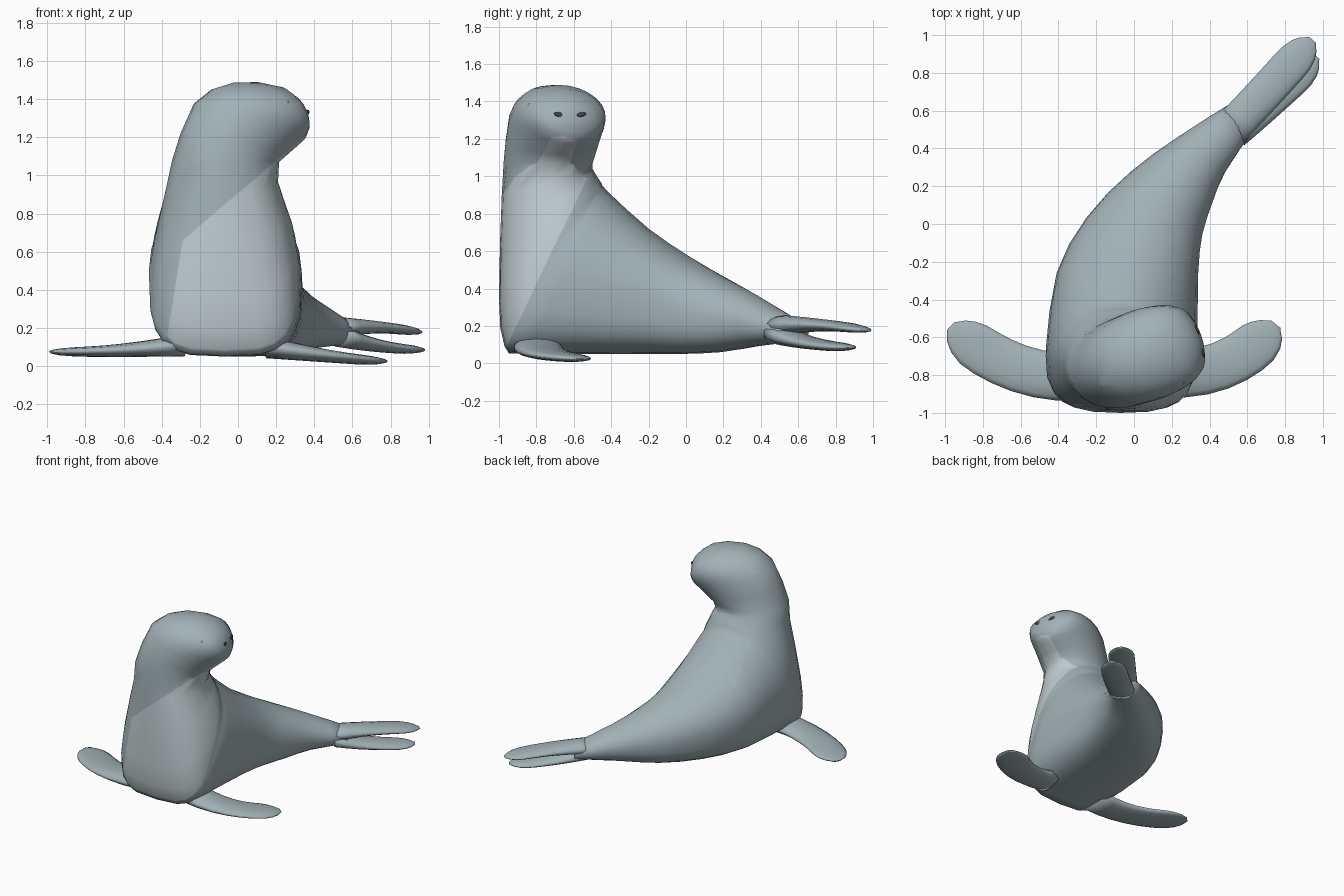
import bpy, bmesh, math
from mathutils import Vector as V
from mathutils.bvhtree import BVHTree

if "Cube" in bpy.data.objects:
    bpy.data.objects.remove(bpy.data.objects["Cube"])


def material(name, rgb):
    m = bpy.data.materials.new(name)
    m.diffuse_color = (*rgb, 1)
    m.use_nodes = True
    m.node_tree.nodes["Principled BSDF"].inputs["Base Color"].default_value = m.diffuse_color
    return m


FUR = material("fur", (0.36, 0.44, 0.47))
PALE = material("pale_fur", (0.52, 0.59, 0.62))
DARK = material("dark", (0.07, 0.06, 0.06))


def spline(rows):
    """Insert one Catmull-Rom row between each pair of rows."""
    out = []
    for i in range(len(rows) - 1):
        p, a, b, q = rows[max(i - 1, 0)], rows[i], rows[i + 1], rows[min(i + 2, len(rows) - 1)]
        out += [a, tuple((9 * (s + t) - r - u) / 16 for r, s, t, u in zip(p, a, b, q))]
    return out + [rows[-1]]


def loft(rings, sides):
    """Skin superellipse rings (centre, side axis, up axis, lower squareness)."""
    bm = bmesh.new()
    loops = []
    for c, u, v, n in rings:
        loop = []
        for i in range(sides):
            t = 2 * math.pi * i / sides
            s, k = math.sin(t), math.cos(t)
            e = 2 / n if k < 0 else 1
            p = c + u * math.copysign(abs(s) ** e, s) + v * math.copysign(abs(k) ** e, k)
            loop.append(bm.verts.new(p))
        loops.append(loop)
    for a, b in zip(loops, loops[1:]):
        for i in range(sides):
            j = (i + 1) % sides
            bm.faces.new((a[i], a[j], b[j], b[i]))
    bm.faces.new(loops[0])
    bm.faces.new(loops[-1][::-1])
    bmesh.ops.recalc_face_normals(bm, faces=bm.faces)
    return bm


def finish(bm, name, mats):
    for f in bm.faces:
        f.smooth = True
    me = bpy.data.meshes.new(name)
    bm.to_mesh(me)
    for m in mats:
        me.materials.append(m)
    ob = bpy.data.objects.new(name, me)
    bpy.context.collection.objects.link(ob)
    return ob


# Body: x, back y z, belly y z, half width
BODY = [
    (.59, .58, .225, .58, .115, .09),
    (.36, .37, .36, .37, .09, .155),
    (.20, .20, .46, .19, .06, .23),
    (.055, .02, .57, -.04, .05, .31),
    (-.035, -.20, .72, -.32, .05, .375),
    (-.065, -.42, .92, -.86, .05, .40),
    (-.07, -.45, .96, -.97, .09, .39),
    (-.07, -.47, .99, -1.0, .35, .365),
    (-.08, -.495, 1.03, -.985, .90, .29),
]
rings = []
for x, ty, tz, by, bz, w in spline(BODY):
    t, b = V((x, ty, tz)), V((x, by, max(bz, .05)))
    a = math.radians(-95 * max(0, x + .03))   # tail swings to one side
    n = max(2, 2.2 + 4.6 * (w - .1) - 1.3 * bz)
    rings.append(((t + b) / 2, V((math.cos(a), math.sin(a), 0)) * w, (t - b) / 2, n))

# Head: crown x z, chin x z, half width along the facing line
HEAD = [
    (-.335, 1.08, .205, 1.07, .235),
    (-.22, 1.38, .31, 1.16, .245),
    (-.02, 1.487, .34, 1.19, .235),
    (.22, 1.465, .355, 1.235, .18),
    (.335, 1.37, .357, 1.29, .05),
]
SIDE = V((-.32, .945, 0))


def facing(x, z):
    return V((x, -.65 + (x - .19) * .34, z))


for ax, az, cx, cz, w in spline(HEAD):
    a, c = facing(ax, az), facing(cx, cz)
    rings.append(((a + c) / 2, (c - a) / 2, SIDE * w, 2))
body = loft(rings, 24)
tree = BVHTree.FromBMesh(body)

# Pale throat and chest patch, cut cleanly by three planes
CUTS = [
    (V((0, -.93, .15)), V((0, -1, .478))),
    (V((-.29, 0, .66)), V((.85, 0, -1))),
    (V((-.37, 0, .16)), V((1, 0, -.16))),
]
for co, no in CUTS:
    bmesh.ops.bisect_plane(body, geom=body.verts[:] + body.edges[:] + body.faces[:],
                           plane_co=co, plane_no=no, dist=.004)
for f in body.faces:
    m = f.calc_center_median()
    if m.z > .075 and all((m - co).dot(no) > 0 for co, no in CUTS):
        f.material_index = 1
finish(body, "body", [FUR, PALE])


# Flippers: flat paddles along a curve, with rounded tips
def flipper(name, root, bend, tip, width):
    root, bend, tip = V(root), V(bend), V(tip)
    prof = []
    for i in range(11):
        t = math.sin(math.pi / 2 * i / 10)
        c = root * (1 - t) ** 2 + bend * 2 * t * (1 - t) + tip * t * t
        d = (bend - root) * (1 - t) + (tip - bend) * t
        across = V((d.y, -d.x, 0)).normalized()
        end = math.sqrt(max(.06, 1 - (max(0, t - .75) / .25) ** 2))
        h = .024 + .035 * (1 - t) ** 2
        prof.append((c, across * width * end, V((0, 0, h * end)), 2))
    finish(loft(prof, 14), name, [FUR])


flipper("front_flipper_right", (-.28, -.81, .11), (-.66, -.83, .07), (-.97, -.54, .075), .13)
flipper("front_flipper_left", (.15, -.79, .1), (.52, -.82, .04), (.75, -.53, .024), .13)
flipper("tail_flipper_upper", (.5, .49, .2), (.72, .72, .22), (.945, .975, .175), .1)
flipper("tail_flipper_lower", (.52, .49, .16), (.72, .66, .09), (.965, .89, .085), .1)


# Eyes and nostrils
def ball(name, loc, scale, turn=0):
    bm = bmesh.new()
    bmesh.ops.create_uvsphere(bm, u_segments=14, v_segments=8, radius=1)
    ob = finish(bm, name, [DARK])
    ob.location, ob.scale = loc, scale
    ob.rotation_euler = (turn, 0, math.radians(18))


for tag, loc in (("left", (.13, -.475, 1.36)), ("right", (.25, -.825, 1.37))):
    ball("eye_" + tag, loc, (.028, .028, .028))
for tag, y, turn in (("left", -.56, .25), ("right", -.68, -.25)):
    hit = tree.ray_cast(V((1, y, 1.33)), V((-1, 0, 0)))[0] or V((.34, y, 1.33))
    ball("nostril_" + tag, hit, (.008, .027, .013), turn)
